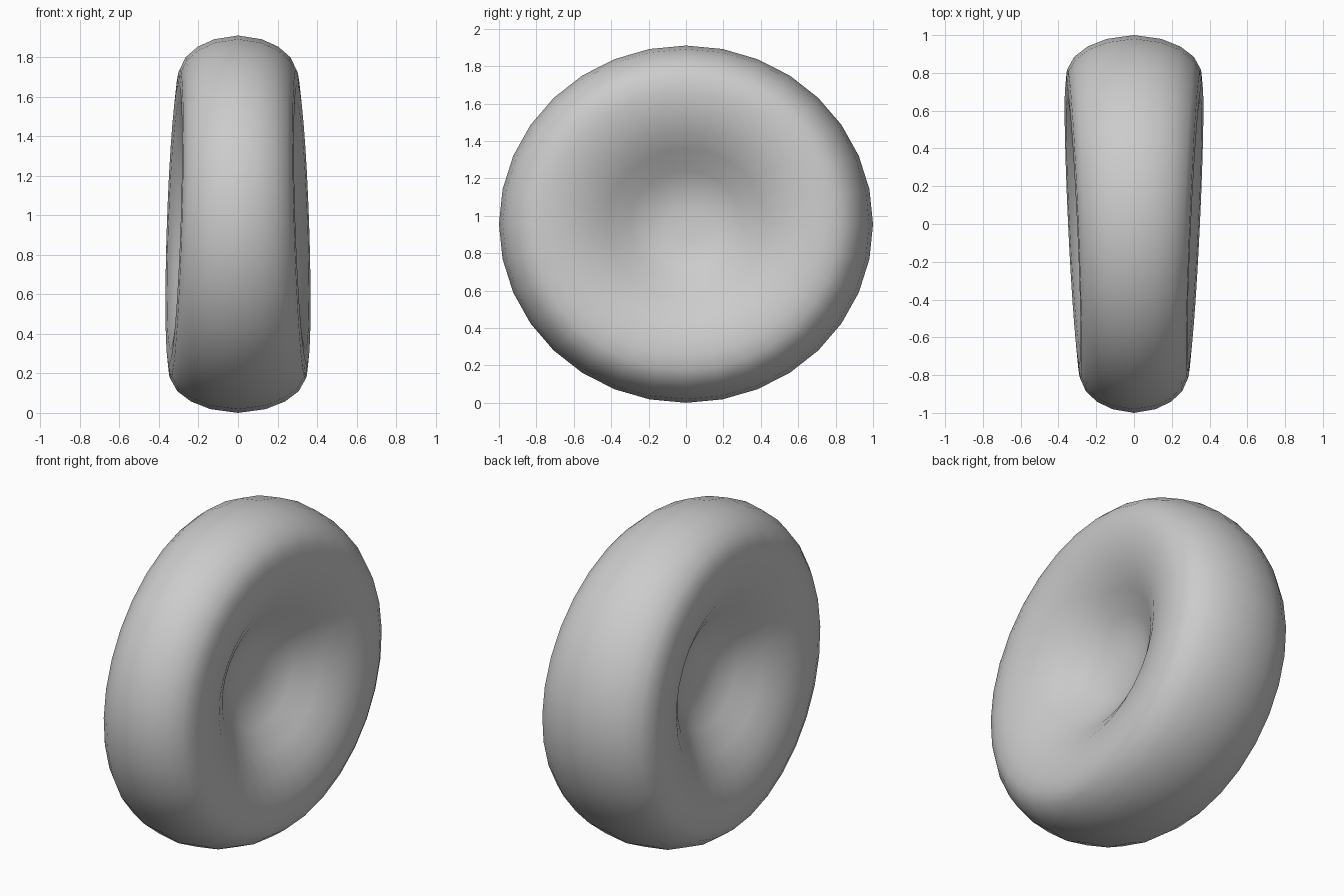
import bpy, bmesh
from math import cos, sin, tau

if "Cube" in bpy.data.objects:
    bpy.data.objects.remove(bpy.data.objects["Cube"])

SEG = 32
MID_Z = 0.955
# radial profile: (radius fraction, thickness fraction of the rim)
PROFILE = [(0.10, 0.20), (0.20, 0.25), (0.30, 0.40), (0.42, 0.66), (0.54, 0.88),
           (0.66, 0.98), (0.74, 1.0), (0.82, 0.98), (0.885, 0.88),
           (0.94, 0.68), (0.98, 0.40)]


def rim(a):
    """Half thickness of the rim: fatter at the back and the bottom."""
    return 0.325 + 0.035 * cos(a) - 0.024 * sin(a)


def ring(bm, r, t, side):
    return [bm.verts.new((side * t * rim(tau * i / SEG),
                          r * cos(tau * i / SEG),
                          MID_Z + MID_Z * r * sin(tau * i / SEG)))
            for i in range(SEG)]


def bridge(bm, a, b):
    for i in range(SEG):
        j = (i + 1) % SEG
        bm.faces.new((a[i], a[j], b[j], b[i]))


# dimpled disc: right side out to the edge, then back in on the left side
bm = bmesh.new()
rings = [ring(bm, r, t, 1) for r, t in PROFILE]
rings.append(ring(bm, 1.0, 0, 1))
rings += [ring(bm, r, t, -1) for r, t in reversed(PROFILE)]
for a, b in zip(rings, rings[1:]):
    bridge(bm, a, b)

# close the middle of each dimple
for loop, side in ((rings[0], 1), (rings[-1], -1)):
    c = bm.verts.new((side * 0.06, 0, MID_Z))
    for i in range(SEG):
        bm.faces.new((loop[i], loop[(i + 1) % SEG], c))
bmesh.ops.recalc_face_normals(bm, faces=bm.faces)

for f in bm.faces:
    f.smooth = True
mesh = bpy.data.meshes.new("dimpled_disc")
bm.to_mesh(mesh)
bm.free()
disc = bpy.data.objects.new("dimpled_disc", mesh)
bpy.context.collection.objects.link(disc)
